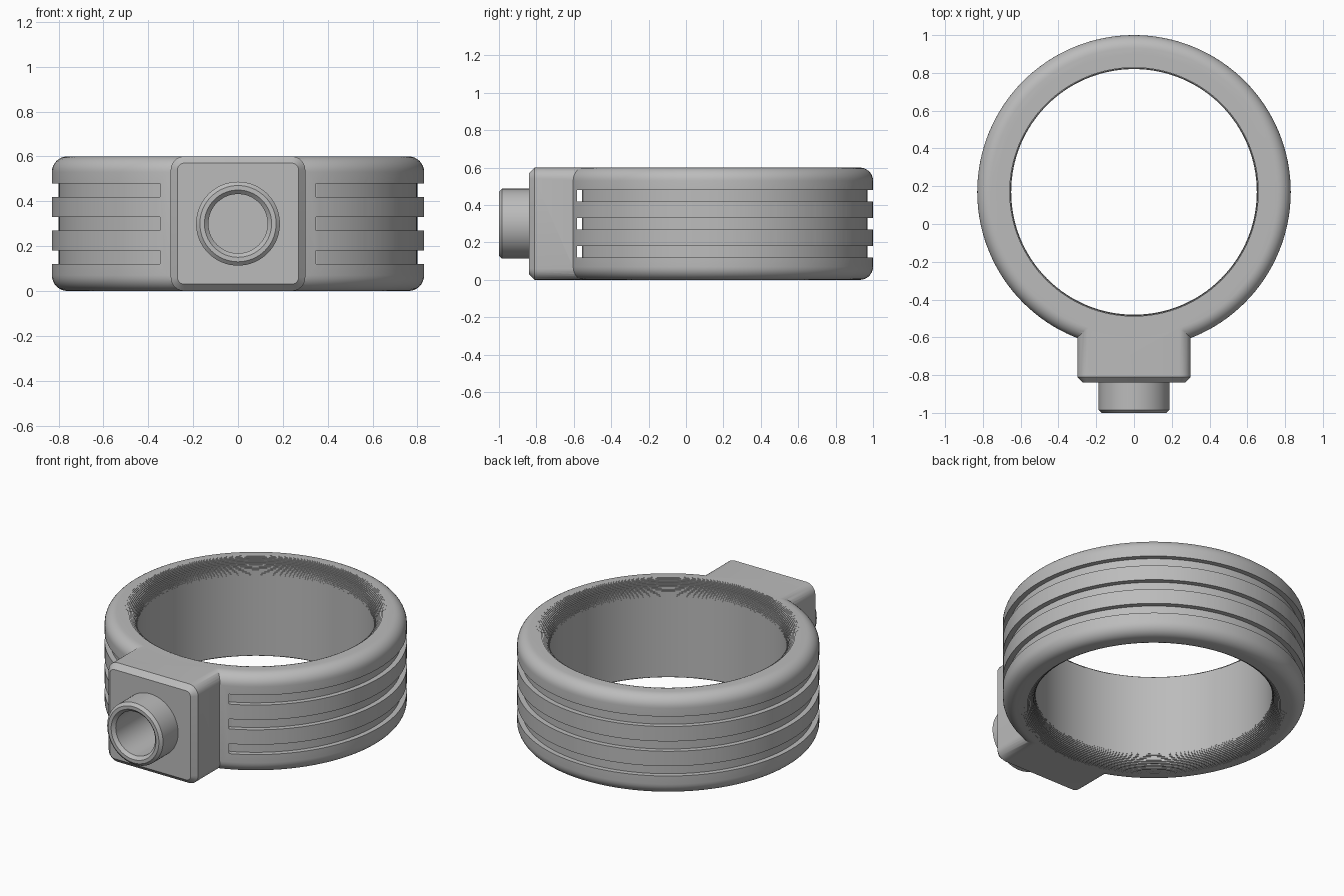
import bpy, bmesh
from math import sin, cos, pi, asin, radians
from mathutils import Vector

if "Cube" in bpy.data.objects:
    bpy.data.objects.remove(bpy.data.objects["Cube"], do_unlink=True)

grey = bpy.data.materials.new("plain grey")
grey.use_nodes = True
GREY = (0.5, 0.5, 0.5, 1)
grey.diffuse_color = GREY
grey.node_tree.nodes["Principled BSDF"].inputs["Base Color"].default_value = GREY

SEG = 128
HEIGHT = 0.6
CENTRE_Y = 0.17
OUTER, INNER, GROOVE = 0.83, 0.65, 0.80


def loft(name, loops):
    """Closed solid that bridges successive point loops and caps both ends."""
    bm = bmesh.new()
    rings = [[bm.verts.new(p) for p in loop] for loop in loops]
    n = len(rings[0])
    for a, b in zip(rings, rings[1:]):
        for i in range(n):
            j = (i + 1) % n
            bm.faces.new((a[i], a[j], b[j], b[i]))
    bm.faces.new(rings[0][::-1])
    bm.faces.new(rings[-1])
    bmesh.ops.recalc_face_normals(bm, faces=bm.faces)
    mesh = bpy.data.meshes.new(name)
    bm.to_mesh(mesh)
    bm.free()
    obj = bpy.data.objects.new(name, mesh)
    bpy.context.collection.objects.link(obj)
    mesh.materials.append(grey)
    return obj


def upright(name, profile):
    """Turned solid around the ring axis from (radius, z) pairs."""
    return loft(name, [[(r * cos(2 * pi * i / SEG), CENTRE_Y + r * sin(2 * pi * i / SEG), z)
                        for i in range(SEG)] for r, z in profile])


def forward(name, profile, n=64):
    """Turned solid around the spout axis from (radius, y) pairs."""
    return loft(name, [[(r * cos(2 * pi * i / n), y, HEIGHT / 2 + r * sin(2 * pi * i / n))
                        for i in range(n)] for r, y in profile])


def rounded_square(half, radius, y):
    points = []
    for k in range(4):
        sx, sz = ((1, 1), (-1, 1), (-1, -1), (1, -1))[k]
        for s in range(7):
            a = pi / 2 * (k + s / 6)
            points.append((sx * (half - radius) + radius * cos(a), y,
                           HEIGHT / 2 + sz * (half - radius) + radius * sin(a)))
    return points


def box(name, low, high):
    return loft(name, [[(x, low[1], low[2]), (x, high[1], low[2]),
                        (x, high[1], high[2]), (x, low[1], high[2])] for x in (low[0], high[0])])


def combine(target, tool, operation):
    mod = target.modifiers.new(operation, "BOOLEAN")
    mod.operation, mod.solver, mod.object = operation, "EXACT", tool
    bpy.ops.object.select_all(action="DESELECT")
    bpy.context.view_layer.objects.active = target
    target.select_set(True)
    bpy.ops.object.modifier_apply(modifier=mod.name)
    bpy.data.objects.remove(tool, do_unlink=True)


# Ring body with rounded outer edges
ROUND = 0.07
quarter = [(OUTER - ROUND + ROUND * sin(a), ROUND - ROUND * cos(a))
           for a in (pi / 2 * i / 8 for i in range(9))]
ring = upright("ring_body", quarter + [(r, HEIGHT - z) for r, z in reversed(quarter)])

# Square mounting block with a chamfered front
block = loft("mounting_block", [rounded_square(0.27, 0.03, -0.84),
                                rounded_square(0.3, 0.06, -0.81),
                                rounded_square(0.3, 0.06, -0.35)])
combine(ring, block, "UNION")

# Bore whose rims are rounded in fine terraces
STEPS, RIM = 14, 0.08
edge = [(INNER + RIM * (1 - cos(pi / 2 * i / STEPS)), RIM * (1 - sin(pi / 2 * i / STEPS)))
        for i in range(STEPS + 1)]
terraces = [(edge[-1][0], -0.1)]
for (r0, z0), (r1, z1) in reversed(list(zip(edge, edge[1:]))):
    terraces += [(r1, z0), (r0, z0)]
bore = upright("bore_cutter", terraces + [(r, HEIGHT - z) for r, z in reversed(terraces)])
combine(ring, bore, "DIFFERENCE")

# Three strap grooves, joined behind the block by straight tunnels
start = asin(0.36 / OUTER)
for z in (0.15, 0.30, 0.45):
    low, high = z - 0.03, z + 0.03
    loops = []
    for i in range(SEG + 1):
        a = -pi / 2 + start + (2 * pi - 2 * start) * i / SEG
        loops.append([(r * cos(a), CENTRE_Y + r * sin(a), h)
                      for r, h in ((GROOVE, low), (0.95, low), (0.95, high), (GROOVE, high))])
    combine(ring, loft("groove_cutter", loops), "DIFFERENCE")
    combine(ring, box("tunnel_cutter", (-0.37, -0.583, low), (0.37, -0.555, high)), "DIFFERENCE")

# Spout with chamfered rim and a blind hole
spout = forward("spout", [(0.187, -0.8), (0.187, -0.985), (0.17, -1.0)])
combine(ring, spout, "UNION")
hole = forward("hole_cutter", [(0.165, -1.015), (0.132, -0.982), (0.132, -0.63)])
combine(ring, hole, "DIFFERENCE")

# Smooth curved surfaces, keep edges crisp
bpy.ops.object.select_all(action="DESELECT")
ring.select_set(True)
bpy.context.view_layer.objects.active = ring
bpy.ops.object.shade_smooth_by_angle(angle=radians(30))
